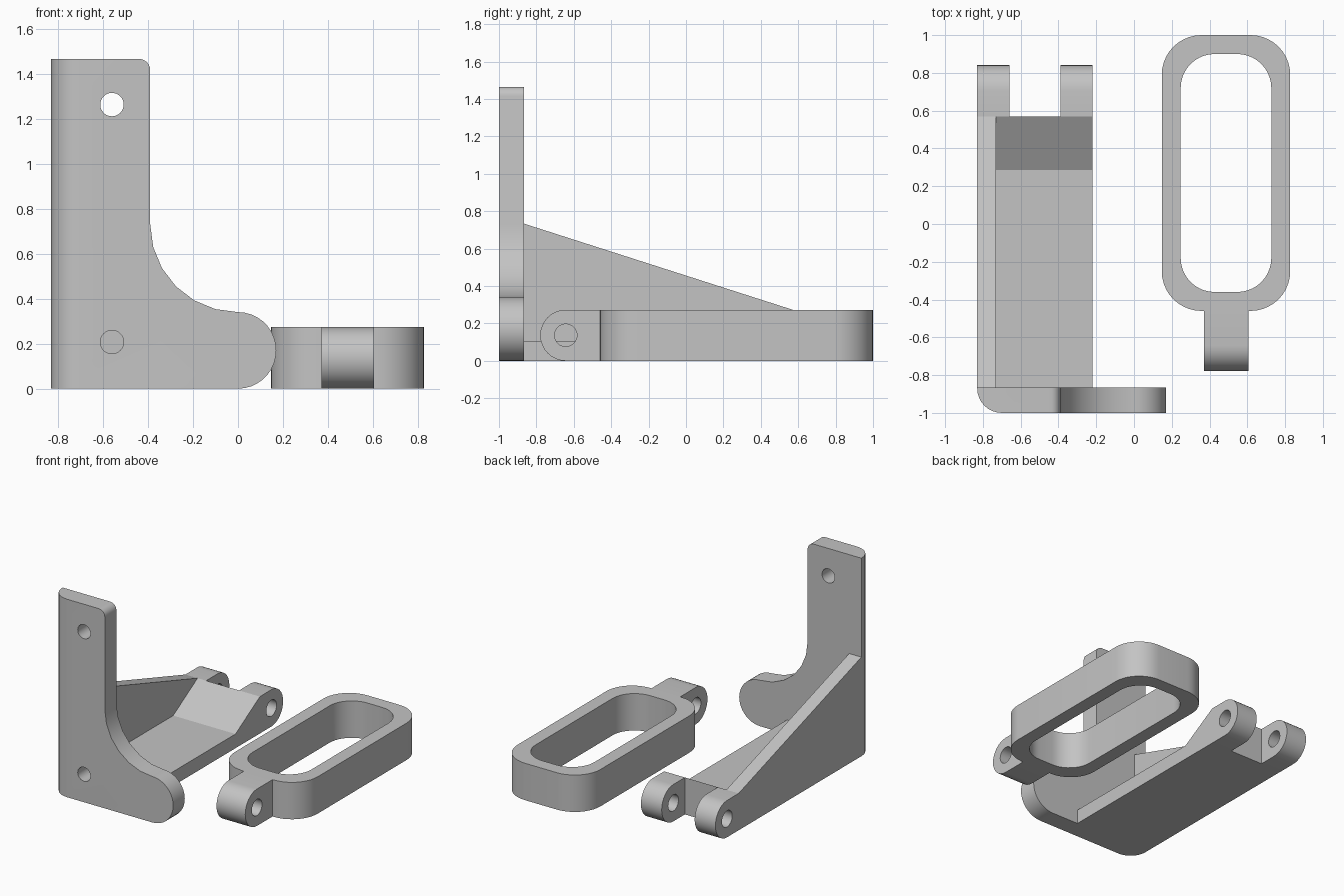
import bpy, bmesh
from math import sin, cos, radians
from mathutils import Vector

if "Cube" in bpy.data.objects:
    bpy.data.objects.remove(bpy.data.objects["Cube"], do_unlink=True)

grey = bpy.data.materials.new("plain_grey")
grey.use_nodes = True
grey.diffuse_color = (0.55, 0.55, 0.55, 1)
grey.node_tree.nodes["Principled BSDF"].inputs["Base Color"].default_value = grey.diffuse_color


def arc(u, v, r, start, end, steps=10):
    """Points on an arc, angles in degrees."""
    angles = [radians(start + (end - start) * i / steps) for i in range(steps + 1)]
    return [(u + r * cos(a), v + r * sin(a)) for a in angles]


def rounded_rect(u, v, half_u, half_v, r):
    pts = []
    for start, su, sv in ((0, 1, 1), (90, -1, 1), (180, -1, -1), (270, 1, -1)):
        pts += arc(u + su * (half_u - r), v + sv * (half_v - r), r, start, start + 90)
    return pts


def prism(name, axis, pts, low, high, round_edge=None):
    """Extrude a profile along an axis; round_edge = (test, radius)."""
    place = {"x": lambda p, d: (d, p[0], p[1]),
             "y": lambda p, d: (p[0], d, p[1]),
             "z": lambda p, d: (p[0], p[1], d)}[axis]
    bm = bmesh.new()
    face = bm.faces.new([bm.verts.new(place(p, low)) for p in pts])
    out = bmesh.ops.extrude_face_region(bm, geom=[face], use_keep_orig=True)
    moved = [g for g in out["geom"] if isinstance(g, bmesh.types.BMVert)]
    bmesh.ops.translate(bm, verts=moved, vec=Vector(place((0, 0), high - low)))
    bmesh.ops.recalc_face_normals(bm, faces=bm.faces[:])
    if round_edge:
        test, radius = round_edge
        edges = [e for e in bm.edges if all(test(v.co) for v in e.verts)]
        bmesh.ops.bevel(bm, geom=edges, offset=radius, segments=8,
                        profile=0.5, affect="EDGES")
    mesh = bpy.data.meshes.new(name)
    bm.to_mesh(mesh)
    bm.free()
    mesh.materials.append(grey)
    ob = bpy.data.objects.new(name, mesh)
    bpy.context.collection.objects.link(ob)
    return ob


def activate(ob):
    bpy.ops.object.select_all(action="DESELECT")
    ob.select_set(True)
    bpy.context.view_layer.objects.active = ob


def cut(ob, cutter):
    """Subtract the cutter and discard it."""
    mod = ob.modifiers.new("cut", "BOOLEAN")
    mod.operation, mod.solver, mod.object = "DIFFERENCE", "EXACT", cutter
    activate(ob)
    bpy.ops.object.modifier_apply(modifier=mod.name)
    bpy.data.objects.remove(cutter, do_unlink=True)


def hole(ob, axis, u, v, r, low, high):
    cut(ob, prism("hole_cutter", axis, arc(u, v, r, 0, 360, 32)[:-1], low, high))


parts = []
LEFT, WALL, RIGHT = -0.83, -0.73, -0.22
FRONT, BACK = -0.865, 0.57
TOP, LUG_R, PIN_R = 0.273, 0.1365, 0.06

# Upright plate with a lobe, a concave sweep and one rounded front edge
profile = [(LEFT, 0)]
profile += arc(0, 0.17, 0.17, -90, 90, 18)
profile += arc(0, 0.73, 0.39, 270, 180, 6)
profile += arc(-0.44, 1.415, 0.05, 0, 90, 6)
profile += [(LEFT, 1.465)]
plate = prism("front_plate", "y", profile, -1, FRONT,
              (lambda c: c.x < LEFT + 0.001 and c.y < -0.999, 0.13))
for z in (0.207, 1.262):
    hole(plate, "y", -0.56, z, 0.052, -1.1, -0.8)
parts.append(plate)

# Sloping side wall
parts.append(prism("side_wall", "x", [(FRONT, 0), (BACK, 0), (BACK, TOP), (FRONT, 0.733)],
                   LEFT, WALL))

# Floor rising into a ramp at the back
parts.append(prism("floor_ramp", "x",
                   [(FRONT, 0), (BACK, 0), (BACK, TOP), (0.285, 0.105), (FRONT, 0.105)],
                   WALL, RIGHT))

# Pair of hinge lugs
for name, low in (("hinge_lug_right", LEFT), ("hinge_lug_left", -0.39)):
    pts = [(BACK, 0)] + arc(0.705, LUG_R, LUG_R, -90, 90, 16) + [(BACK, TOP)]
    lug = prism(name, "x", pts, low, low + 0.17)
    hole(lug, "x", 0.705, LUG_R, PIN_R, low - 0.1, low + 0.3)
    parts.append(lug)

# Separate loop
loop = prism("loop", "z", rounded_rect(0.487, 0.27, 0.34, 0.73, 0.21), 0, TOP)
cut(loop, prism("loop_cutter", "z", rounded_rect(0.487, 0.27, 0.24, 0.63, 0.18), -0.1, 0.4))
parts.append(loop)

# Hinge tongue on the loop
pts = [(-0.44, TOP)] + arc(-0.643, LUG_R, LUG_R, 90, 270, 16) + [(-0.44, 0)]
tongue = prism("loop_tongue", "x", pts, 0.37, 0.605)
hole(tongue, "x", -0.643, LUG_R, PIN_R, 0.3, 0.7)
parts.append(tongue)

for ob in parts:
    activate(ob)
    bpy.ops.object.shade_smooth_by_angle(angle=radians(30))
